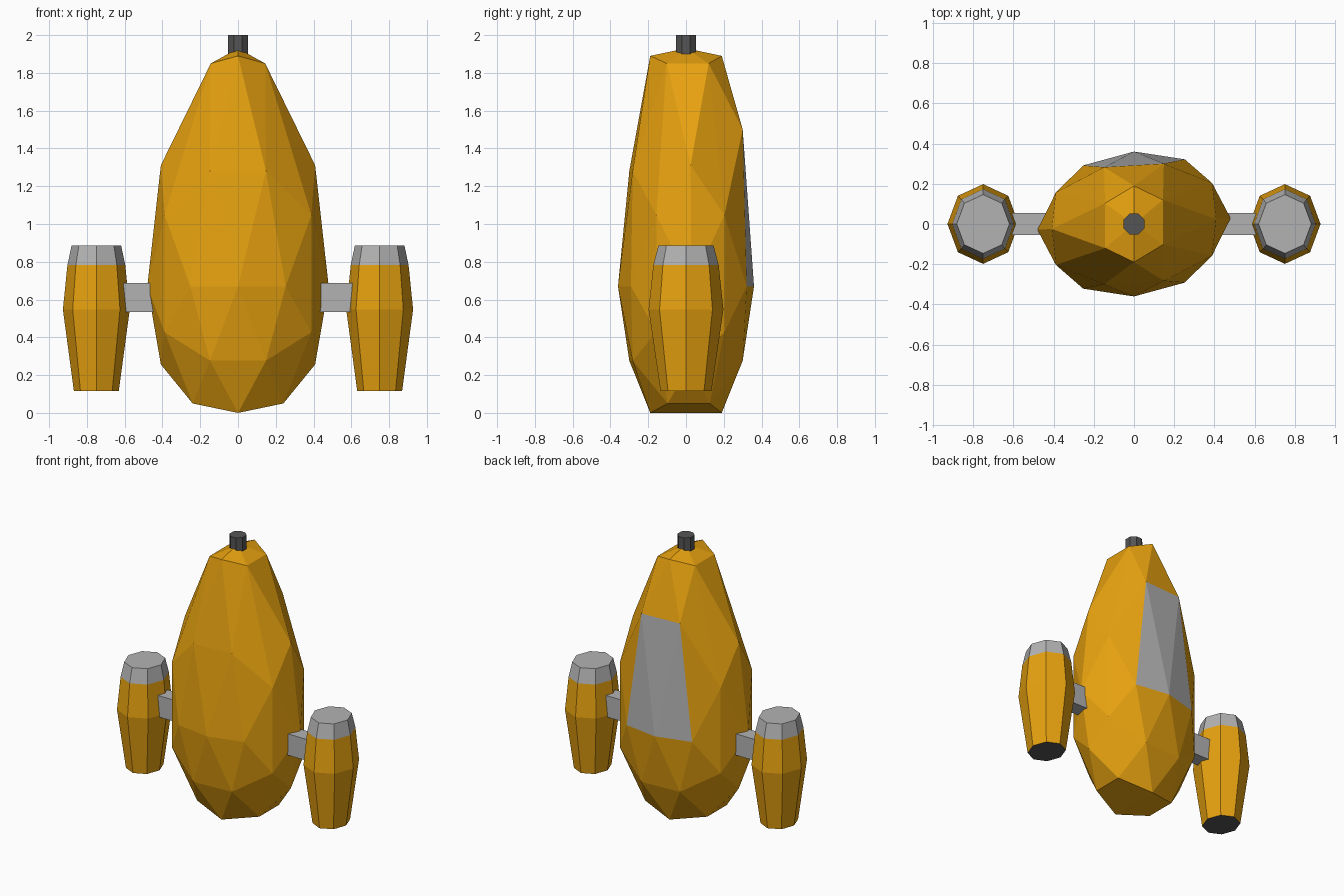
import bpy, bmesh, math
from mathutils import Vector, Matrix
from itertools import product

if "Cube" in bpy.data.objects:
    bpy.data.objects.remove(bpy.data.objects["Cube"])


def material(name, rgb):
    m = bpy.data.materials.new(name)
    m.diffuse_color = (*rgb, 1)
    m.use_nodes = True
    m.node_tree.nodes["Principled BSDF"].inputs["Base Color"].default_value = m.diffuse_color
    return m


ORANGE = material("orange_paint", (0.8, 0.36, 0.005))
GREY = material("grey_metal", (0.45, 0.45, 0.45))
DARK = material("dark_metal", (0.09, 0.09, 0.09))


def finish(bm, name, mats):
    bmesh.ops.recalc_face_normals(bm, faces=bm.faces)
    me = bpy.data.meshes.new(name)
    bm.to_mesh(me)
    bm.free()
    for m in mats:
        me.materials.append(m)
    ob = bpy.data.objects.new(name, me)
    bpy.context.collection.objects.link(ob)
    return ob


# Body: 80-face geodesic ball (edge at the top), reshaped into an egg
def geodesic_points():
    g = (1 + math.sqrt(5)) / 2
    pts = set()
    for base in ((0, 1, g), (0, 0, 1), (g, 1, g + 1)):
        for signs in product((-1, 1), repeat=3):
            v = Vector([a * s for a, s in zip(base, signs)]).normalized()
            for k in range(3):
                pts.add(tuple(round(v[(i + k) % 3], 5) + 0.0 for i in range(3)))
    return sorted(pts)


def egg(p):
    x, y, z = p
    px, py = 0.48 * x, 0.36 * y
    pz = 0.67 + z * (1.22 if z > 0 else 0.787)
    if z > 0.8:                       # narrow raised crown
        px *= 0.6
        pz = 1.93 if z > 0.99 else 1.89 if z > 0.83 else 1.85
    elif z < -0.8:                    # flattened underside
        pz = 0.05 if z > -0.82 else 0.0
    elif y > 0.8 and z > 0.4:         # top corners of the rear panel
        pz = 1.5
    return Vector((px, py + 0.06 * px, pz))


bm = bmesh.new()
for p in geodesic_points():
    bm.verts.new(p)
bmesh.ops.convex_hull(bm, input=bm.verts[:])
for v in bm.verts:
    v.co = egg(v.co)
for f in bm.faces:                    # grey rear panel
    f.material_index = int(all(v.co.y > 0.27 and 0.6 < v.co.z < 1.6 for v in f.verts))
finish(bm, "body", [ORANGE, GREY])

# Side pods: eight-sided stacked rings with grey tops, and their struts
RINGS = [(0.117, 0.119, 0.135), (0.547, 0.177, 0.198),
         (0.783, 0.153, 0.173), (0.887, 0.131, 0.146)]


def pod(name, cx):
    bm = bmesh.new()
    loops = [[bm.verts.new((cx + rx * math.cos(k * math.pi / 4),
                            ry * math.sin(k * math.pi / 4), z)) for k in range(8)]
             for z, rx, ry in RINGS]
    for i in range(3):
        for k in range(8):
            n = (k + 1) % 8
            f = bm.faces.new((loops[i][k], loops[i][n], loops[i + 1][n], loops[i + 1][k]))
            f.material_index = int(i == 2)
    bm.faces.new(loops[3]).material_index = 1
    bm.faces.new(loops[0][::-1]).material_index = 2
    finish(bm, name, [ORANGE, GREY, DARK])


def strut(name, cx):
    bm = bmesh.new()
    bmesh.ops.create_cube(bm, size=1, matrix=Matrix.Translation((cx, 0, 0.611))
                          @ Matrix.Diagonal((0.26, 0.108, 0.155, 1)))
    finish(bm, name, [GREY])


for side, s in (("left", -1), ("right", 1)):
    pod(side + "_pod", s * 0.75)
    strut(side + "_strut", s * 0.53)

# Top nozzle
bm = bmesh.new()
bmesh.ops.create_cone(bm, cap_ends=True, segments=8, radius1=0.057, radius2=0.057, depth=0.1,
                      matrix=Matrix.Translation((0, 0, 1.95)) @ Matrix.Rotation(math.pi / 8, 4, 'Z'))
finish(bm, "top_nozzle", [DARK])
